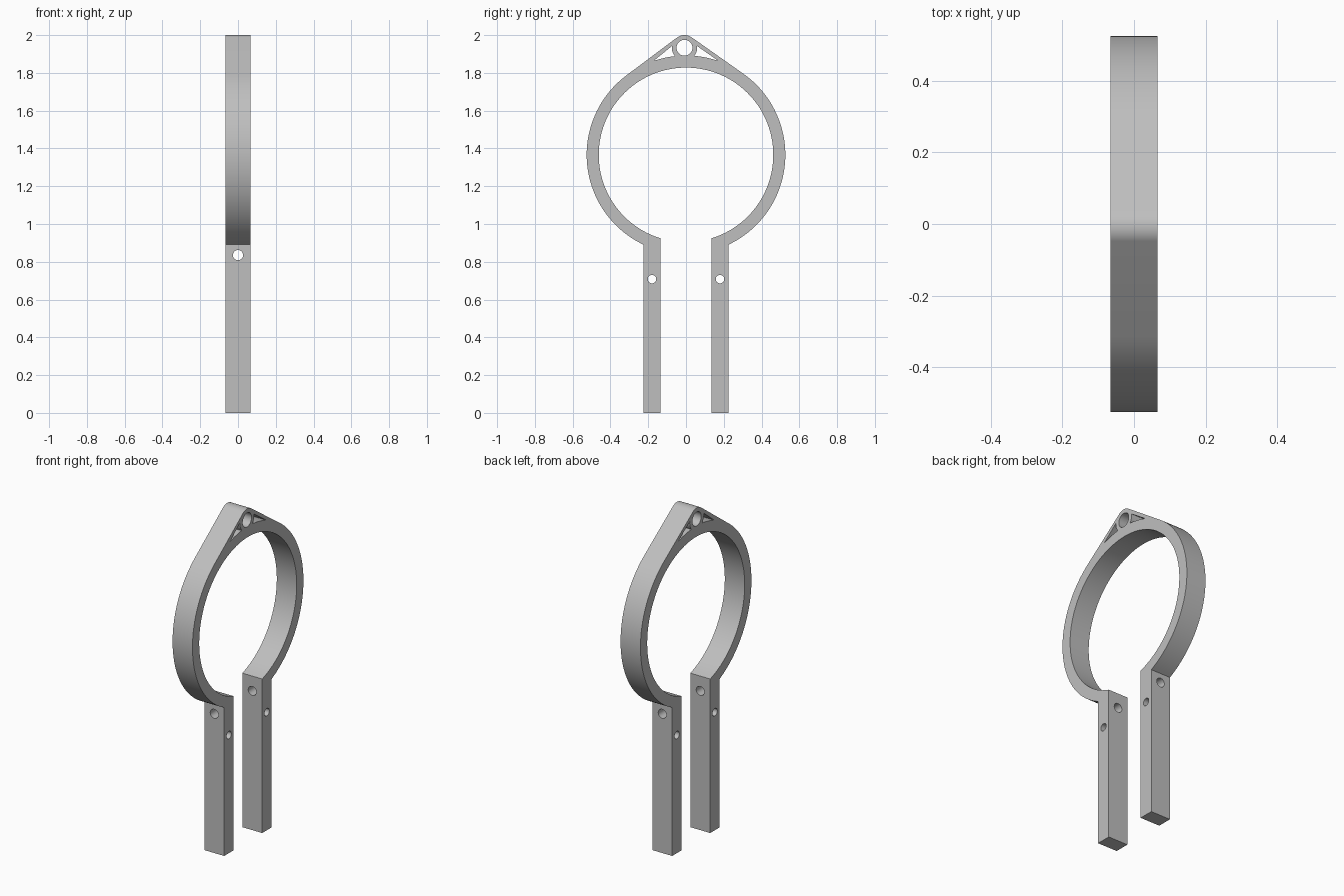
import bpy, bmesh
from math import sin, cos, acos, asin, atan2, pi, radians, hypot
from mathutils import Matrix, Vector

if "Cube" in bpy.data.objects:
    bpy.data.objects.remove(bpy.data.objects["Cube"], do_unlink=True)

HALF = 0.066                      # half width along x
CZ, R_OUT, R_IN = 1.366, 0.526, 0.462
LEG_IN, LEG_OUT = 0.135, 0.225
EYE_Y, EYE_Z, EYE_R, EYE_HOLE = -0.008, 1.933, 0.067, 0.042

grey = bpy.data.materials.new("plain grey")
grey.use_nodes = True
grey.diffuse_color = (0.52, 0.52, 0.52, 1)
grey.node_tree.nodes["Principled BSDF"].inputs["Base Color"].default_value = (0.52, 0.52, 0.52, 1)


def arc(cy, cz, r, a0, a1, n):
    """Points on a circle in the y-z plane, angle measured from +z towards +y."""
    return [(cy + r * sin(a0 + (a1 - a0) * i / n), cz + r * cos(a0 + (a1 - a0) * i / n))
            for i in range(n + 1)]


def prism(bm, points, half):
    """Extrude a y-z outline symmetrically along x."""
    face = bm.faces.new([bm.verts.new((-half, y, z)) for y, z in points])
    new = bmesh.ops.extrude_face_region(bm, geom=[face])["geom"]
    bmesh.ops.translate(bm, vec=(2 * half, 0, 0),
                        verts=[v for v in new if isinstance(v, bmesh.types.BMVert)])


def make_object(name, bm):
    bmesh.ops.recalc_face_normals(bm, faces=bm.faces)
    mesh = bpy.data.meshes.new(name)
    bm.to_mesh(mesh)
    bm.free()
    mesh.materials.append(grey)
    obj = bpy.data.objects.new(name, mesh)
    bpy.context.collection.objects.link(obj)
    return obj


# Clamp outline: legs, open ring and the tangent hanging eye
dist = hypot(EYE_Y, EYE_Z - CZ)
lean = atan2(EYE_Y, EYE_Z - CZ)
tangent = acos((R_OUT - EYE_R) / dist)
end_out = pi - asin(LEG_OUT / R_OUT)
end_in = pi - asin(LEG_IN / R_IN)
outline = [(-LEG_IN, 0), (-LEG_OUT, 0)]
outline += arc(0, CZ, R_OUT, -end_out, lean - tangent, 48)
outline += arc(EYE_Y, EYE_Z, EYE_R, lean - tangent, lean + tangent, 16)
outline += arc(0, CZ, R_OUT, lean + tangent, end_out, 48)
outline += [(LEG_OUT, 0), (LEG_IN, 0)]
outline += arc(0, CZ, R_IN, end_in, -end_in, 96)
bm = bmesh.new()
prism(bm, outline, HALF)
clamp = make_object("ring_clamp", bm)

# Cutters: eye hole, leg holes and the two triangular windows
bm = bmesh.new()
prism(bm, arc(EYE_Y, EYE_Z, EYE_HOLE, 0, 2 * pi, 40)[:-1], 0.2)
for side in (-1, 1):
    prism(bm, arc(side * 0.18, 0.708, 0.0225, 0, 2 * pi, 28)[:-1], 0.2)
    place = Matrix.Translation((0, side * 0.18, 0.835)) @ Matrix.Rotation(pi / 2, 4, "X")
    bmesh.ops.create_cone(bm, cap_ends=True, segments=28, radius1=0.027,
                          radius2=0.027, depth=0.2, matrix=place)
    tip = asin(0.172 / R_OUT)
    root = asin((0.052 + side * EYE_Y) / R_OUT)
    window = arc(0, CZ, R_OUT, side * tip, side * root, 8)
    window += arc(EYE_Y, EYE_Z, EYE_R, side * radians(127), side * radians(82), 6)
    prism(bm, window, 0.2)
cutter = make_object("hole_cutter", bm)
cutter.hide_render = True

# Cut the holes, then drop the helper
cut = clamp.modifiers.new("holes", "BOOLEAN")
cut.operation = "DIFFERENCE"
cut.solver = "EXACT"
cut.object = cutter
bpy.context.view_layer.objects.active = clamp
bpy.ops.object.select_all(action="DESELECT")
clamp.select_set(True)
bpy.ops.object.modifier_apply(modifier=cut.name)
bpy.data.objects.remove(cutter, do_unlink=True)

# Smooth curved walls, crisp edges
bpy.ops.object.shade_smooth_by_angle(angle=radians(25))
